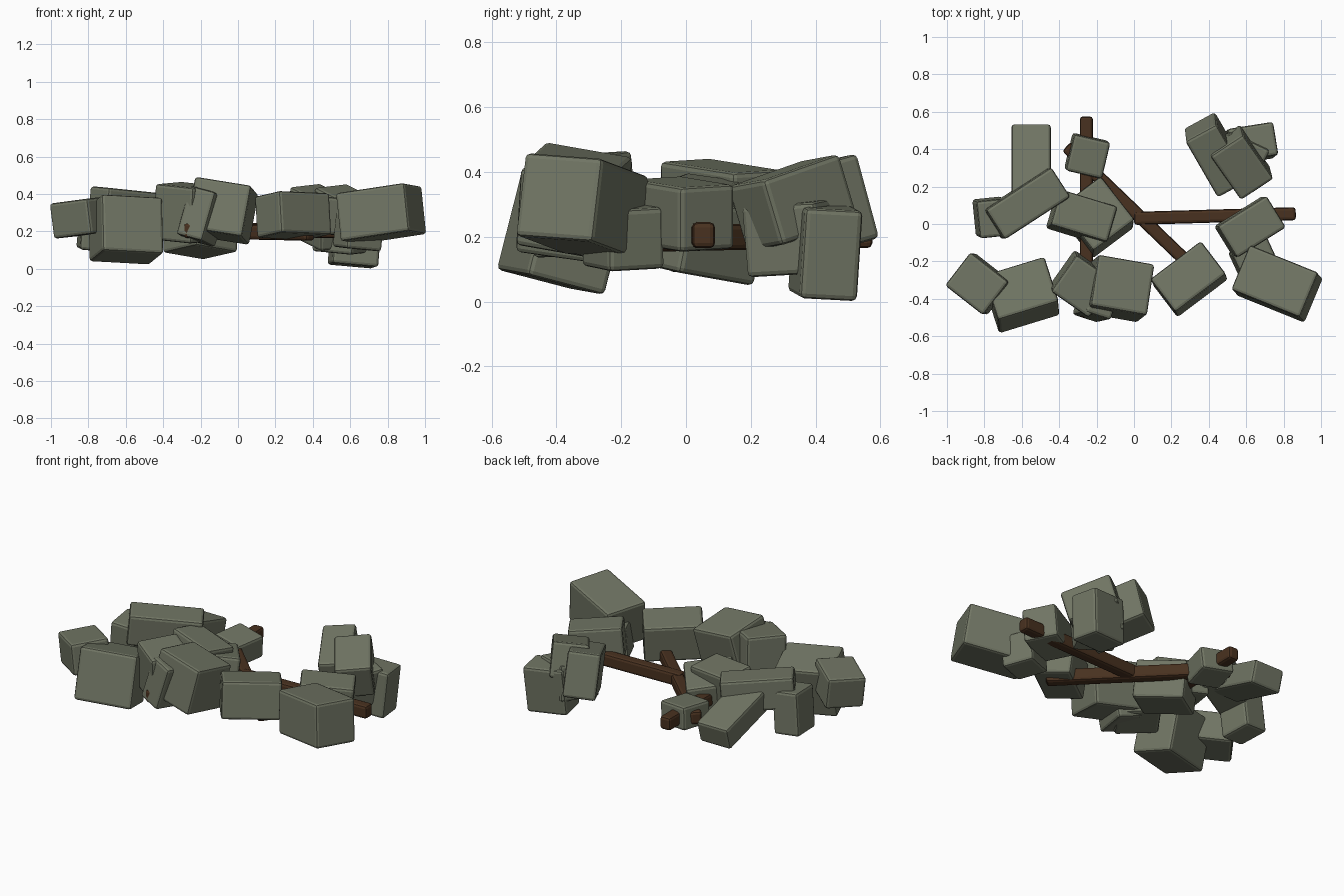
import bpy, bmesh
from math import radians, degrees, atan2
from mathutils import Vector, Euler, Matrix

if "Cube" in bpy.data.objects:
    bpy.data.objects.remove(bpy.data.objects["Cube"])


def material(name, rgb):
    m = bpy.data.materials.new(name)
    m.diffuse_color = (*rgb, 1)
    m.use_nodes = True
    m.node_tree.nodes["Principled BSDF"].inputs["Base Color"].default_value = m.diffuse_color
    return m


rock = material("grey_green_stone", (0.165, 0.18, 0.128))
wood = material("dark_brown_wood", (0.066, 0.031, 0.014))


def rounded_box(name, centre, size, rot, mat):
    """Flat-shaded box with bevelled edges, turned by rot in degrees."""
    bm = bmesh.new()
    bmesh.ops.create_cube(bm, size=1)
    bmesh.ops.scale(bm, vec=size, verts=bm.verts)
    bmesh.ops.bevel(bm, geom=bm.edges[:], offset=0.016, segments=2,
                    profile=0.5, affect='EDGES')
    turn = Euler([radians(a) for a in rot]).to_matrix().to_4x4()
    bm.transform(Matrix.Translation(centre) @ turn)
    mesh = bpy.data.meshes.new(name)
    bm.to_mesh(mesh)
    bm.free()
    mesh.materials.append(mat)
    bpy.context.collection.objects.link(bpy.data.objects.new(name, mesh))


def stone(name, x, y, z, length, width, spin, height=None, tilt=(3, 5)):
    """Stone with a square section unless a height is given."""
    rounded_box(name, (x, y, z), (length, width, height or width),
                (*tilt, spin), rock)


def beam(name, start, end):
    """Timber between two points."""
    a, b = Vector(start), Vector(end)
    d = b - a
    rounded_box(name, (a + b) / 2, (d.length, 0.07, 0.08),
                (0, degrees(-atan2(d.z, d.xy.length)), degrees(atan2(d.y, d.x))), wood)


# Left side
stone("left_back_stone", -0.55, 0.33, 0.24, 0.39, 0.21, 90, 0.14, (0, 16))
stone("left_top_stone", -0.575, 0.11, 0.325, 0.42, 0.19, 33)
stone("left_end_stone", -0.765, 0.035, 0.23, 0.16, 0.20, 6, 0.26)
stone("left_corner_stone", -0.83, -0.32, 0.275, 0.26, 0.225, -38, 0.19, (4, -6))
stone("left_front_stone", -0.60, -0.38, 0.21, 0.34, 0.26, 17, 0.31, (-14, 3))

# Middle
stone("small_back_stone", -0.25, 0.365, 0.20, 0.20, 0.20, -13, 0.14)
stone("middle_low_stone", -0.20, 0.035, 0.20, 0.30, 0.28, -52, 0.23, (-8, -8))
stone("middle_top_stone", -0.28, 0.035, 0.27, 0.32, 0.20, -17, tilt=(-8, 6))
stone("front_left_stone", -0.28, -0.32, 0.30, 0.25, 0.24, -35, 0.30)
stone("front_leaning_stone", -0.19, -0.37, 0.28, 0.15, 0.27, -18, tilt=(-8, 14))
stone("front_middle_stone", -0.085, -0.345, 0.31, 0.31, 0.28, -10, tilt=(-10, 9))

# Right side
stone("front_right_stone", 0.295, -0.295, 0.285, 0.34, 0.225, 37, tilt=(-8, 2))
stone("right_middle_stone", 0.62, -0.015, 0.27, 0.31, 0.20, 32)
stone("right_low_stone", 0.645, -0.195, 0.20, 0.21, 0.19, 25)
stone("right_corner_stone", 0.765, -0.32, 0.295, 0.40, 0.26, -22, tilt=(-4, -8))

# Heap at the back right, its stones sloping down to the front
stone("heap_long_stone", 0.44, 0.37, 0.275, 0.36, 0.19, -60, 0.27, (6, 14))
stone("heap_top_stone", 0.57, 0.33, 0.305, 0.30, 0.21, -55, tilt=(6, 16))
stone("heap_inner_stone", 0.56, 0.34, 0.20, 0.24, 0.25, -25, 0.22)
stone("heap_low_stone", 0.625, 0.43, 0.155, 0.25, 0.18, 9, 0.28, (-3, 5))

# Timbers under the stones
beam("beam_lengthwise", (-0.255, 0.575, 0.205), (-0.255, -0.50, 0.205))
beam("beam_right", (0, 0.03, 0.205), (0.865, 0.055, 0.205))
beam("beam_diagonal", (-0.36, 0.415, 0.205), (0.39, -0.305, 0.19))
